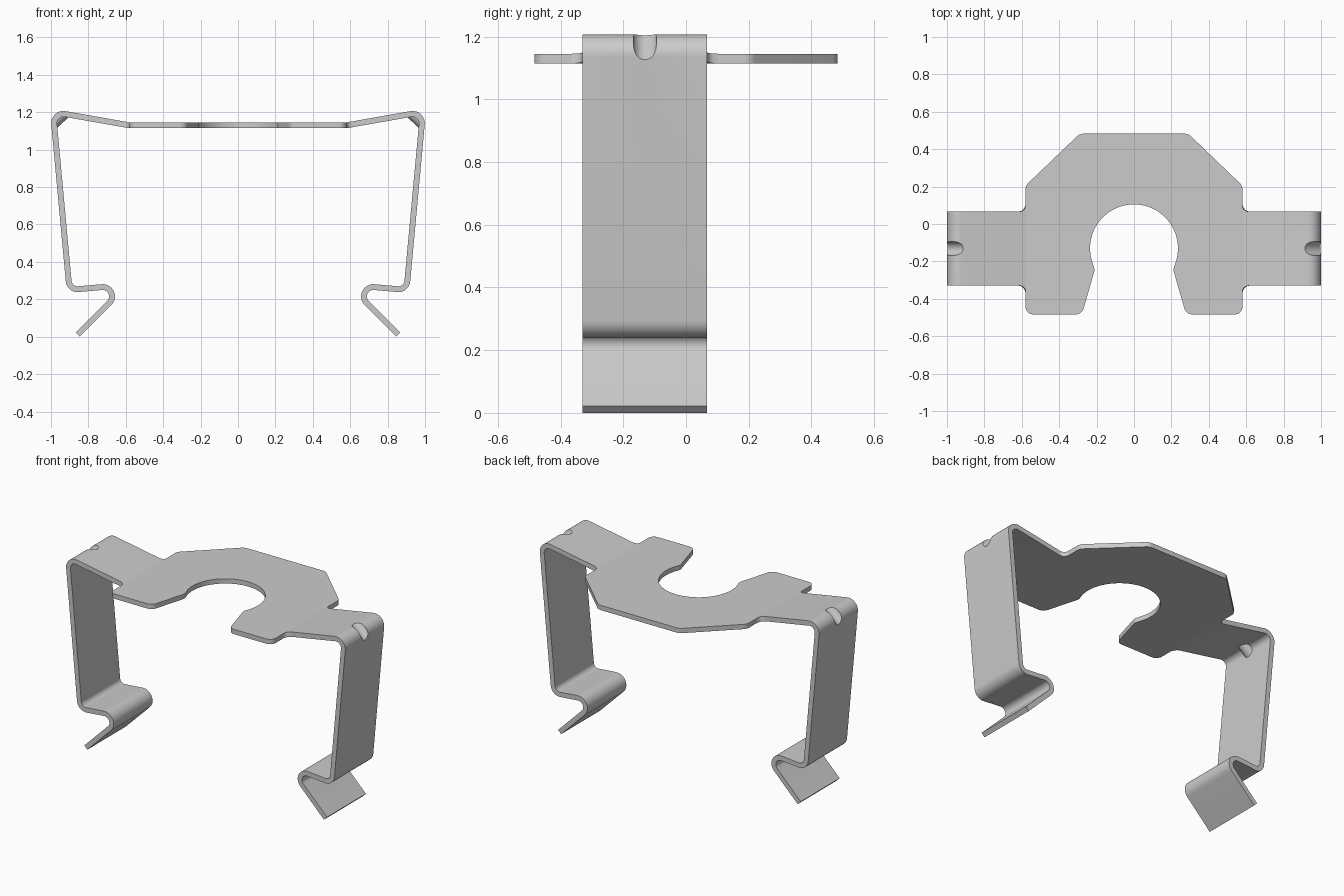
import bpy, bmesh, math
from mathutils import Vector

if "Cube" in bpy.data.objects:
    bpy.data.objects.remove(bpy.data.objects["Cube"])

HALF_T = 0.0155          # half sheet thickness
PLATE_Z = 1.13           # mid height of the plate
Y0, Y1 = -0.33, 0.067    # arm edges
BEND_X = 0.58


def fillet(points, steps=12):
    """Polyline of (x, y, radius) -> list of 2D points with rounded corners."""
    out = []
    for i, (x, y, r) in enumerate(points):
        p = Vector((x, y))
        if r == 0 or i in (0, len(points) - 1):
            out.append(p)
            continue
        a = (Vector(points[i - 1][:2]) - p).normalized()
        b = (Vector(points[i + 1][:2]) - p).normalized()
        half = a.angle(b) / 2
        c = p + (a + b).normalized() * (r / math.sin(half))
        s = p + a * (r / math.tan(half)) - c
        e = p + b * (r / math.tan(half)) - c
        turn = math.atan2(s.x * e.y - s.y * e.x, s.dot(e))
        for k in range(steps + 1):
            t = turn * k / steps
            out.append(c + Vector((s.x * math.cos(t) - s.y * math.sin(t),
                                   s.x * math.sin(t) + s.y * math.cos(t))))
    return out


def loft(name, rings):
    """Closed solid through matching rings of 3D points."""
    bm = bmesh.new()
    vs = [[bm.verts.new(p) for p in ring] for ring in rings]
    n = len(vs[0])
    for r0, r1 in zip(vs, vs[1:]):
        for i in range(n):
            j = (i + 1) % n
            bm.faces.new((r0[i], r0[j], r1[j], r1[i]))
    bm.faces.new(vs[0])
    bm.faces.new(vs[-1])
    bmesh.ops.recalc_face_normals(bm, faces=bm.faces)
    me = bpy.data.meshes.new(name)
    bm.to_mesh(me)
    bm.free()
    ob = bpy.data.objects.new(name, me)
    bpy.context.collection.objects.link(ob)
    return ob


def activate(ob):
    bpy.ops.object.select_all(action='DESELECT')
    ob.select_set(True)
    bpy.context.view_layer.objects.active = ob


def boolean(ob, tool, operation):
    m = ob.modifiers.new(operation, 'BOOLEAN')
    m.object, m.operation, m.solver = tool, operation, 'EXACT'
    activate(ob)
    bpy.ops.object.modifier_apply(modifier=m.name)
    bpy.data.objects.remove(tool)


# Plate with keyhole-shaped opening
right = fillet([(0, 0.483, 0), (0.29, 0.483, 0.05), (BEND_X, 0.205, 0.05),
                (BEND_X, -0.483, 0.04), (0.278, -0.483, 0.045),
                (0.21, -0.245, 0.04), (0.218, -0.218, 0)], 8)
right = right[1:]
for k in range(1, 25):
    a = math.radians(-22 + 112 * k / 24)
    right.append(Vector((0.235 * math.cos(a), -0.13 + 0.235 * math.sin(a))))
outline = right + [Vector((-p.x, p.y)) for p in reversed(right[:-1])]
plate = loft("plate", [[(p.x, p.y, PLATE_Z + s * HALF_T) for p in outline]
                       for s in (-1, 1)])

# Spring arm: bent strip centreline in x, z
FR = 0.035
path = [Vector((BEND_X + FR * k / 8, PLATE_Z + 0.176 * FR * k / 8)) for k in range(8)]
path += fillet([(BEND_X + FR, PLATE_Z + 0.176 * FR, 0), (0.989, 1.202, 0.05),
                (0.901, 0.250, 0.047), (0.591, 0.277, 0.05),
                (0.857, 0.011, 0)], 14)
rings = []
for i, p in enumerate(path):
    t = (path[min(i + 1, len(path) - 1)] - path[max(i - 1, 0)]).normalized()
    n = Vector((-t.y, t.x)) if i else Vector((0, 1))
    o, q = p + n * HALF_T, p - n * HALF_T
    # Flare where the arm meets the plate
    d = max(0.0, FR - (p.x - BEND_X)) if i < 9 else 0.0
    f = FR - math.sqrt(max(0.0, FR * FR - d * d))
    rings.append([(o.x, Y0 - f, o.y), (o.x, Y1 + f, o.y),
                  (q.x, Y1 + f, q.y), (q.x, Y0 - f, q.y)])
arm = loft("spring_arms", rings)


# Pressed stiffening dimple across the upper bend
def dimple_tool(name, level, r, length, a0, a1, steps):
    mid, nrm, along = Vector((0.957, 1.164)), Vector((0.678, 0.735)), Vector((0.735, -0.678))
    rr = []
    for s in (-length, length):
        ring = []
        for k in range(steps):
            a = a0 + (a1 - a0) * k / (steps - 1)
            c = mid + nrm * (level + r * math.sin(a)) + along * s
            ring.append((c.x, -0.131 + r * math.cos(a), c.y))
        rr.append(ring)
    ob = loft(name, rr)
    ob.hide_render = True
    return ob


boolean(arm, dimple_tool("dimple_bump", 0.012, 0.04, 0.045, math.pi, 2 * math.pi, 17), 'UNION')
boolean(arm, dimple_tool("dimple_groove", 0.0375, 0.0375, 0.12, 0, 2 * math.pi * 31 / 32, 32), 'DIFFERENCE')

# Second arm by mirroring
m = arm.modifiers.new("mirror", 'MIRROR')
m.use_axis = (True, False, False)
m.use_mirror_merge = False
activate(arm)
bpy.ops.object.modifier_apply(modifier=m.name)

for ob in (plate, arm):
    activate(ob)
    bpy.ops.object.shade_smooth_by_angle(angle=math.radians(25))
